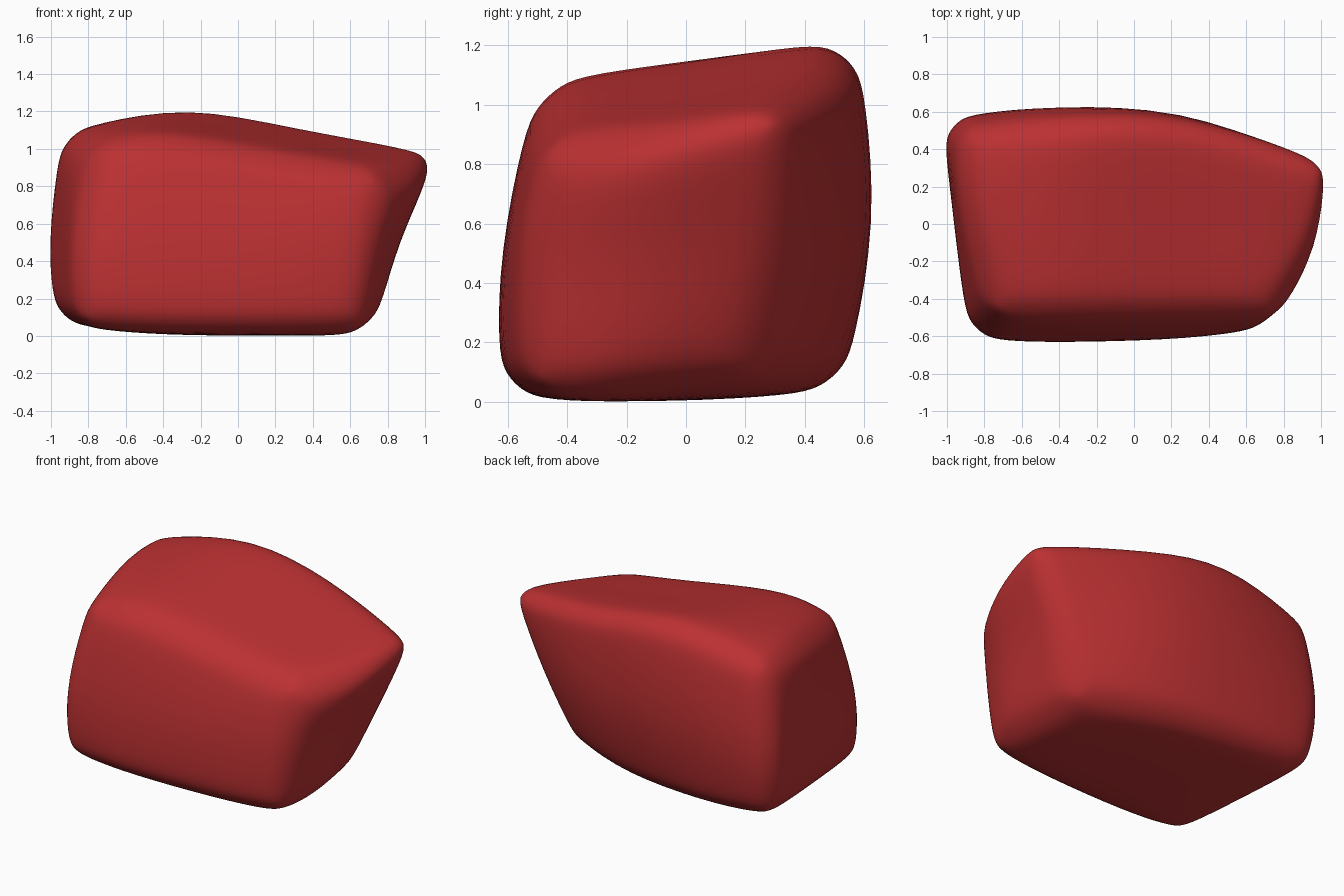
import bpy, bmesh

if "Cube" in bpy.data.objects:
    bpy.data.objects.remove(bpy.data.objects["Cube"], do_unlink=True)

# Red stone material
red = bpy.data.materials.new("brick_red")
red.use_nodes = True
red.diffuse_color = (0.5, 0.03, 0.032, 1)
red.node_tree.nodes["Principled BSDF"].inputs["Base Color"].default_value = red.diffuse_color

# Cage points by layer: rows run front to back, columns run -x to +x
LAYERS = [
    [[(-.88, -.62, .02), (-.4, -.64, 0), (.2, -.62, 0), (.71, -.56, 0)],
     [(-.97, -.02, .06), (-.4, 0, 0), (.2, 0, 0), (.72, -.26, 0)],
     [(-.99, .54, .05), (-.45, .55, .02), (.15, .5, .03), (.65, .25, .04)]],
    [[(-.89, -.62, .5), (-.4, -.63, .5), (.2, -.62, .5), (.76, -.57, .5)],
     [(-.95, 0, .5), None, None, (.86, -.18, .5)],
     [(-1.04, .59, .5), (-.5, .65, .62), (.25, .64, .58), (.88, .34, .5)]],
    [[(-.77, -.5, 1.05), (-.4, -.51, 1.1), (.32, -.51, .96), (.76, -.52, .89)],
     [(-.94, .08, 1.1), (-.33, .08, 1.18), (.3, .05, 1.05), (1.02, -.1, .94)],
     [(-.96, .53, 1.09), (-.25, .6, 1.26), (.3, .6, 1.145), (1.13, .34, 1)]],
]
LAST = (3, 2, 2)

bm = bmesh.new()
verts = {}
for k, layer in enumerate(LAYERS):
    for j, row in enumerate(layer):
        for i, co in enumerate(row):
            if co:
                verts[i, j, k] = bm.verts.new(co)

# Skin the six sides with quads
for axis in range(3):
    across, along = [LAST[n] for n in range(3) if n != axis]
    for side in (0, LAST[axis]):
        for a in range(across):
            for b in range(along):
                quad = []
                for p, q in ((a, b), (a + 1, b), (a + 1, b + 1), (a, b + 1)):
                    key = [p, q]
                    key.insert(axis, side)
                    quad.append(verts[tuple(key)])
                bm.faces.new(quad)
bmesh.ops.recalc_face_normals(bm, faces=bm.faces[:])

# Round the twelve outer edges of the block
where = {v: key for key, v in verts.items()}
def on_rim(edge):
    a, b = (where[v] for v in edge.verts)
    return sum(p == q and p in (0, end) for p, q, end in zip(a, b, LAST)) == 2
rim = [e for e in bm.edges if on_rim(e)]
bmesh.ops.bevel(bm, geom=rim, offset=0.18, offset_type='OFFSET', segments=3,
                profile=0.5, affect='EDGES', clamp_overlap=True)

mesh = bpy.data.meshes.new("boulder")
bm.to_mesh(mesh)
bm.free()
boulder = bpy.data.objects.new("boulder", mesh)
bpy.context.collection.objects.link(boulder)
mesh.materials.append(red)

# Soften the surface
soft = boulder.modifiers.new("soften", 'SUBSURF')
soft.levels = soft.render_levels = 2
for face in mesh.polygons:
    face.use_smooth = True
